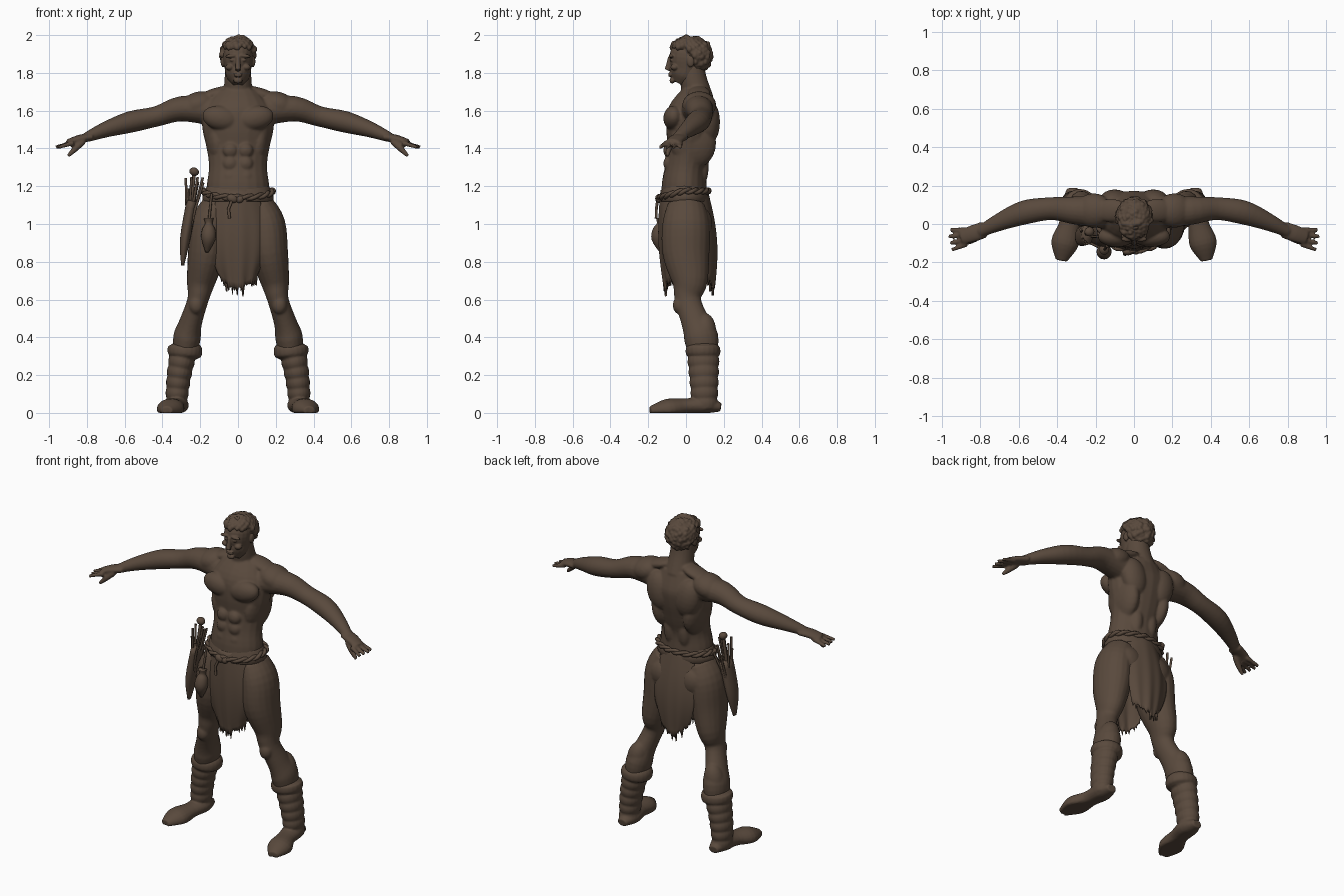
import bpy, bmesh, math, random
from mathutils import Vector, Matrix

random.seed(4)
cube = bpy.data.objects.get("Cube")
if cube:
    bpy.data.objects.remove(cube)

brown = bpy.data.materials.new("dark_brown")
brown.use_nodes = True
brown.diffuse_color = (0.1, 0.067, 0.046, 1)
brown.node_tree.nodes["Principled BSDF"].inputs["Base Color"].default_value = brown.diffuse_color
DEPTHWISE, UPWARD = Vector((0, 1, 0)), Vector((0, 0, 1))


def finish(name, bm, voxel=None, softness=2):
    """Turn a bmesh into a smooth object, optionally fused into one skin."""
    bmesh.ops.recalc_face_normals(bm, faces=bm.faces)
    mesh = bpy.data.meshes.new(name)
    bm.to_mesh(mesh)
    bm.free()
    mesh.materials.append(brown)
    mesh.polygons.foreach_set("use_smooth", [True] * len(mesh.polygons))
    obj = bpy.data.objects.new(name, mesh)
    bpy.context.collection.objects.link(obj)
    if voxel:
        fuse = obj.modifiers.new("fuse", "REMESH")
        fuse.mode = "VOXEL"
        fuse.voxel_size = voxel
        fuse.use_smooth_shade = True
        soften = obj.modifiers.new("soften", "SMOOTH")
        soften.factor = 0.5
        soften.iterations = softness
    return obj


def spline(rows, steps=4):
    """Smoothly fill in between key sections."""
    rows = [Vector(row) for row in rows]
    filled = []
    for i, (here, there) in enumerate(zip(rows, rows[1:])):
        before, after = rows[max(i - 1, 0)], rows[min(i + 2, len(rows) - 1)]
        for k in range(steps):
            t = k / steps
            ease = t * t * (3 - 2 * t)
            leave = (there - before) * (t * (1 - t) ** 2 / 2)
            arrive = (after - here) * (t * t * (1 - t) / 2)
            filled.append(here.lerp(there, ease) + leave - arrive)
    return filled + [rows[-1]]


def tube(bm, rows, depth=1.0, front=DEPTHWISE, sides=20):
    """Oval tube through (x, y, z, radius) sections, resting on the ground."""
    rows = spline(rows)
    last = len(rows) - 1
    rings = []
    for i, row in enumerate(rows):
        along = (rows[min(i + 1, last)].xyz - rows[max(i - 1, 0)].xyz).normalized()
        across = along.cross(front).normalized()
        outward = across.cross(along) * depth
        ring = []
        for k in range(sides):
            angle = math.tau * k / sides
            point = row.xyz + (across * math.cos(angle) + outward * math.sin(angle)) * row.w
            point.z = max(point.z, 0)
            ring.append(bm.verts.new(point))
        rings.append(ring)
    for low, high in zip(rings, rings[1:]):
        for k in range(sides):
            bm.faces.new((low[k - 1], low[k], high[k], high[k - 1]))
    bm.faces.new(rings[0])
    bm.faces.new(rings[-1])


def ball(bm, place, size, tilt=0, detail=3):
    """Ellipsoid, tilted about the front-back axis."""
    matrix = Matrix.Translation(place) @ Matrix.Rotation(tilt, 4, "Y") @ Matrix.Diagonal((*size, 1))
    bmesh.ops.create_icosphere(bm, subdivisions=detail, radius=1, matrix=matrix)


def mirror(bm):
    """Copy everything so far to the other side."""
    copy = bmesh.ops.duplicate(bm, geom=bm.verts[:] + bm.edges[:] + bm.faces[:])["geom"]
    verts = [item for item in copy if isinstance(item, bmesh.types.BMVert)]
    bmesh.ops.scale(bm, vec=(-1, 1, 1), verts=verts)


def cord(name, points, radius, closed=False):
    """Round cord along a path."""
    curve = bpy.data.curves.new(name, "CURVE")
    curve.dimensions = "3D"
    curve.bevel_depth = radius
    curve.bevel_resolution = 2
    curve.use_fill_caps = True
    line = curve.splines.new("POLY")
    line.points.add(len(points) - 1)
    for target, point in zip(line.points, points):
        target.co = (*point, 1)
    line.use_cyclic_u = closed
    curve.materials.append(brown)
    bpy.context.collection.objects.link(bpy.data.objects.new(name, curve))


# Muscles of one side
body = bmesh.new()
ball(body, place=(.09, -.065, 1.56), size=(.1, .055, .065), tilt=-.2)   # chest
ball(body, place=(.1, .12, 1.54), size=(.08, .06, .12), tilt=.2)        # shoulder blade
ball(body, place=(.11, .04, 1.43), size=(.06, .12, .14), tilt=.1)       # flank
ball(body, place=(.05, .08, 1.3), size=(.04, .04, .1))                  # lower back
ball(body, place=(.12, .07, 1.69), size=(.1, .06, .03), tilt=.3)        # neck slope
ball(body, place=(.21, .07, 1.63), size=(.1, .09, .07), tilt=.3)        # shoulder
ball(body, place=(.1, .06, 1), size=(.1, .08, .1))                      # buttock
ball(body, place=(.22, -.03, .57), size=(.04, .04, .05))                # kneecap
ball(body, place=(.27, .1, .43), size=(.06, .06, .1), tilt=-.2)         # calf
for height in (1.25, 1.32, 1.39):
    ball(body, place=(.04, -.09, height), size=(.04, .03, .04))         # abdomen

# Arm, hand and leg of one side
tube(body, [(.13, .06, 1.6, .08), (.3, .07, 1.61, .067), (.43, .08, 1.57, .054), (.57, .06, 1.54, .057),
            (.7, .01, 1.5, .042), (.8, -.04, 1.46, .027)], depth=1.1)
tube(body, [(.78, -.03, 1.46, .022), (.84, -.05, 1.45, .022), (.9, -.07, 1.43, .019)], depth=2)
for finger in range(4):
    y = -.03 - finger * .025
    reach = .965 - .008 * abs(finger - 1)
    tube(body, [(.87, y, 1.43, .014), (reach, y - finger * .01, 1.407, .01)], sides=12)
tube(body, [(.82, -.07, 1.44, .02), (.86, -.09, 1.4, .017), (.9, -.1, 1.36, .01)], sides=12)
tube(body, [(.11, 0, 1.1, .08), (.15, 0, 1, .1), (.165, 0, .85, .1), (.195, .02, .7, .077),
            (.212, .01, .6, .056), (.25, .05, .48, .06), (.27, .08, .4, .073), (.28, .09, .3, .06)], depth=1.25)
mirror(body)

# Torso and neck, fused with the limbs
tube(body, [(0, 0, 1, .16), (0, -.01, 1.18, .167), (0, 0, 1.3, .154), (0, .02, 1.4, .166),
            (0, .03, 1.5, .188), (0, .04, 1.6, .185), (0, .06, 1.7, .11)], depth=.72)
tube(body, [(0, .07, 1.65, .08), (0, .04, 1.76, .072), (0, .03, 1.84, .066)])
finish("body", body, voxel=.007, softness=4)

# Head with facial features
head = bmesh.new()
ball(head, place=(.034, -.078, 1.89), size=(.034, .014, .01), tilt=.1)  # brow
ball(head, place=(.045, -.06, 1.83), size=(.022, .022, .017))           # cheek
ball(head, place=(.03, -.076, 1.868), size=(.014, .01, .008))           # eye
ball(head, place=(.08, .025, 1.86), size=(.012, .02, .03))              # ear
mirror(head)
tube(head, [(0, -.04, 1.745, .03), (0, -.02, 1.78, .06), (0, 0, 1.82, .07),
            (0, .01, 1.9, .078), (0, .03, 1.98, .045)], depth=1.2)
tube(head, [(0, -.1, 1.815, .016), (0, -.095, 1.83, .014), (0, -.084, 1.885, .011)], sides=12)
ball(head, place=(0, -.073, 1.76), size=(.024, .014, .016))             # chin
for height in (1.785, 1.796):
    ball(head, place=(0, -.083, height), size=(.024, .011, .006))       # lips
finish("head", head, voxel=.004)

# Curly hair: locks spread evenly over the scalp, leaving the face bare
hair = bmesh.new()
ball(hair, place=(0, .04, 1.91), size=(.084, .095, .08))
count = 260
for i in range(count):
    z = 1 - 2 * (i + .5) / count
    y = math.sin(i * 2.4) * math.sqrt(1 - z * z)
    x = math.cos(i * 2.4) * math.sqrt(1 - z * z)
    face = y < -.1 and z < .4
    jaw = y < .25 and z < -.1
    if face or jaw or z < -.85:
        continue
    lock = random.uniform(.011, .018)
    lift = random.uniform(.94, 1.04)
    ball(hair, place=(x * lift * .087, .022 + y * lift * .108, 1.895 + z * lift * .09),
         size=(lock, lock, lock * 1.2), tilt=random.uniform(-1, 1), detail=2)
finish("curly_hair", hair, voxel=.005, softness=1)

# Boots with wrapped shafts, rolled cuffs and flat soles
boots = bmesh.new()
shaft = []
for i in range(25):
    t = i / 24
    wrap = .005 * abs(math.sin(t * math.pi * 6))
    shaft.append((.325 - .045 * t * t, .1 - .01 * t, .02 + .33 * t, .052 + .018 * t + wrap))
tube(boots, shaft, depth=1.2)
tube(boots, [(.286, .09, .29, .07), (.284, .09, .31, .09), (.278, .09, .345, .09), (.277, .09, .365, .07)])
tube(boots, [(.32, .185, .03, .03), (.32, .1, .04, .06), (.335, 0, .035, .055),
             (.36, -.1, .02, .072), (.378, -.19, .012, .03)], depth=.75, front=UPWARD)
mirror(boots)
finish("boots", boots, voxel=.006)


def loincloth(name, side, start, swell, sag):
    """Hanging panel, widest halfway down, with a frayed lower edge."""
    bm = bmesh.new()
    columns, drops = 36, 16
    fray = [random.uniform(-.05, .02) * (c % 2) for c in range(columns + 1)]
    grid = []
    for row in range(drops + 1):
        t = row / drops
        bulge = math.sin(t * math.pi)
        line = []
        for c in range(columns + 1):
            u = c / columns * 2 - 1
            y = start + swell * bulge + sag * t - .045 * u * u + .004 * t * math.sin(u * 11)
            z = 1.18 - .52 * t + .07 * u * u * t ** 3 + fray[c] * (row == drops)
            line.append(bm.verts.new((u * (.105 + .04 * bulge), side * y, z)))
        grid.append(line)
    for upper, lower in zip(grid, grid[1:]):
        for c in range(columns):
            bm.faces.new((upper[c], upper[c + 1], lower[c + 1], lower[c]))
    finish(name, bm).modifiers.new("thickness", "SOLIDIFY").thickness = .012


loincloth("front_loincloth", side=-1, start=.135, swell=.02, sag=-.02)
loincloth("back_loincloth", side=1, start=.115, swell=.03, sag=.035)

# Waist wrap, knot and twisted belt
wrap = bmesh.new()
tube(wrap, [(0, -.01, 1.12, .185), (0, -.01, 1.15, .188), (0, -.01, 1.2, .165)], depth=.69)
ball(wrap, place=(-.03, -.145, 1.135), size=(.03, .018, .022), tilt=.4)
ball(wrap, place=(.01, -.143, 1.13), size=(.022, .016, .018), tilt=-.5)
finish("waist_wrap", wrap)
for strand in range(2):
    loop = []
    for i in range(64):
        angle = math.tau * i / 64
        twist = angle * 9 + strand * math.pi
        spread = .008 * math.cos(twist)
        dip = .035 * min(0, math.sin(angle))
        loop.append(((.183 + spread) * math.cos(angle), (.128 + spread) * math.sin(angle) - .01,
                     1.175 + dip + .008 * math.sin(twist)))
    cord("belt_strand", loop, radius=.011, closed=True)
cord("belt_end", [(-.03, -.15, 1.13), (-.05, -.157, 1.08), (-.045, -.158, 1.03)], radius=.008)

# Hip pouch with its strap
pouch = bmesh.new()
tube(pouch, [(-.165, -.13, .85, .008), (-.157, -.145, .92, .037), (-.155, -.14, .97, .035),
             (-.155, -.135, 1, .02), (-.155, -.133, 1.03, .026)])
finish("hip_pouch", pouch)
cord("pouch_strap", [(-.155, -.135, 1), (-.14, -.115, 1.16)], radius=.007)

# Sheath of sticks and a club on the right hip
sheath = bmesh.new()
tube(sheath, [(-.293, -.07, .78, .008), (-.28, -.065, .92, .027), (-.243, -.055, 1.12, .03)], depth=1.8)
ball(sheath, place=(-.232, -.04, 1.277), size=(.026, .024, .022), tilt=.4)
finish("hip_sheath_and_club_knob", sheath)
cord("club_handle", [(-.26, -.06, 1), (-.232, -.04, 1.27)], radius=.01)
for stick in range(9):
    lean = random.uniform(-.025, .025)
    y = -.1 + stick * .012
    top = random.uniform(1.17, 1.25)
    cord("stick", [(-.285, -.065, .82), (-.25 + lean, y, 1.08), (-.232 + lean * 2, y * 1.5 + .03, top)], radius=.007)
